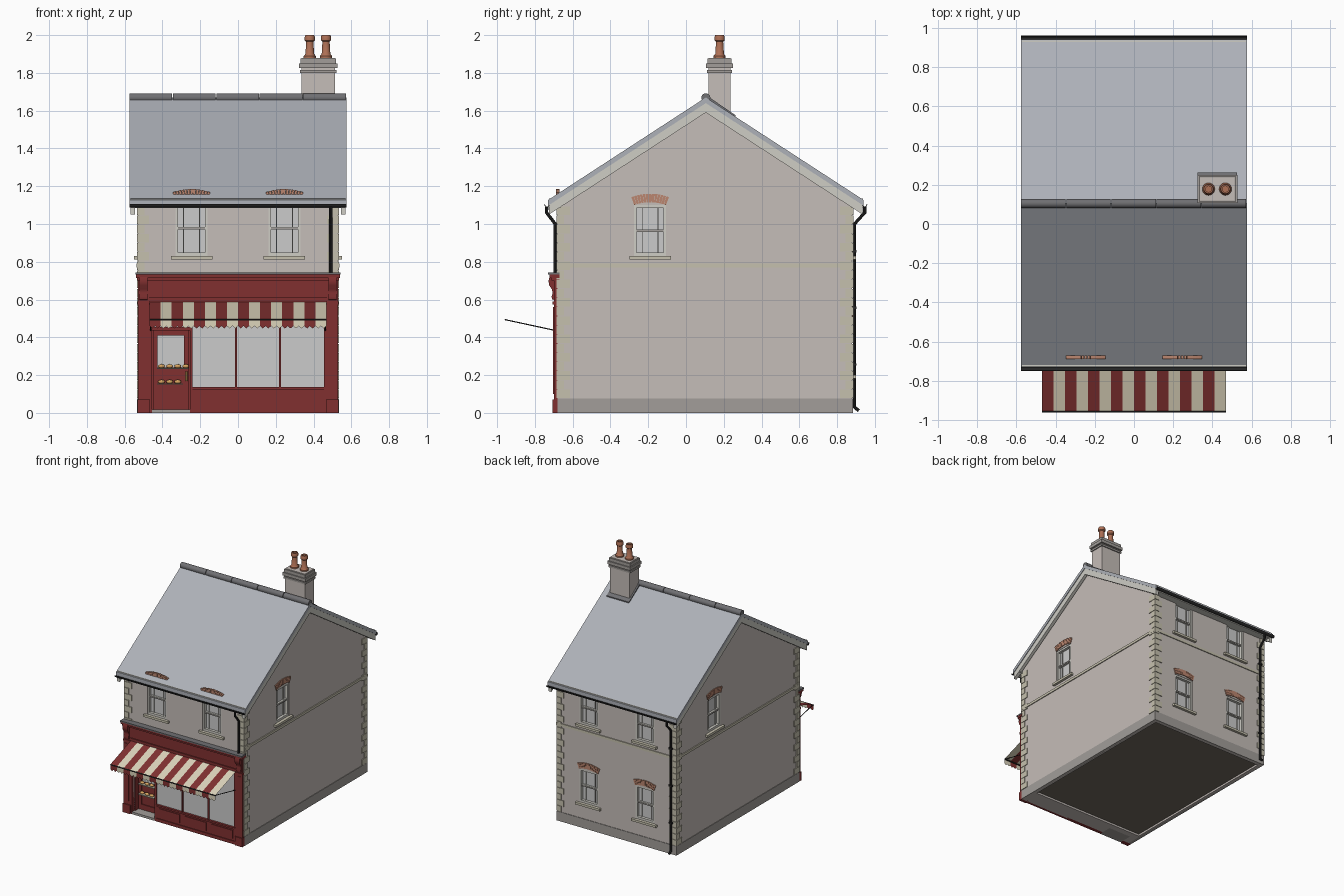
import bpy, bmesh
from math import sin, cos, pi, radians, asin
from mathutils import Matrix, Vector

if "Cube" in bpy.data.objects:
    bpy.data.objects.remove(bpy.data.objects["Cube"])


def material(name, r, g, b):
    m = bpy.data.materials.new(name)
    m.diffuse_color = (r, g, b, 1)
    m.use_nodes = True
    m.node_tree.nodes["Principled BSDF"].inputs["Base Color"].default_value = m.diffuse_color
    return m


WALL = material("render", .56, .51, .48)
STONE = material("quoin_stone", .56, .53, .42)
PLINTH = material("plinth", .36, .34, .32)
SLATE = material("slate", .42, .44, .48)
RIDGE = material("ridge_clay", .16, .16, .17)
TRIM = material("trim", .62, .61, .56)
GLASS = material("glass", .72, .74, .74)
BRICK = material("brick", .50, .24, .16)
MAROON = material("maroon", .22, .03, .03)
CREAM = material("cream", .72, .66, .50)
BLACK = material("iron", .02, .02, .02)
POT = material("terracotta", .42, .16, .09)
GOLD = material("brass", .65, .42, .12)
BREAD = material("bread", .70, .38, .12)
FLOOR = material("floor", .16, .14, .11)
I = Matrix.Identity(4)


def finish(name, bm, mat, M=I):
    bmesh.ops.recalc_face_normals(bm, faces=bm.faces)
    me = bpy.data.meshes.new(name)
    bm.to_mesh(me)
    bm.free()
    ob = bpy.data.objects.new(name, me)
    ob.matrix_world = M
    bpy.context.collection.objects.link(ob)
    if mat:
        me.materials.append(mat)
    return ob


def add_box(bm, x0, x1, y0, y1, z0, z1, M=I):
    T = M @ Matrix.Translation(((x0 + x1) / 2, (y0 + y1) / 2, (z0 + z1) / 2))
    bmesh.ops.create_cube(bm, size=1, matrix=T @ Matrix.Diagonal((x1 - x0, y1 - y0, z1 - z0, 1)))


def boxes(name, mat, *bs, M=I):
    bm = bmesh.new()
    for b in bs:
        add_box(bm, *b)
    return finish(name, bm, mat, M)


def add_prism(bm, pts, x0, x1):
    """Extrude a (y, z) outline along x."""
    f = bm.faces.new([bm.verts.new((x0, y, z)) for y, z in pts])
    r = bmesh.ops.extrude_face_region(bm, geom=[f])
    bmesh.ops.translate(bm, vec=(x1 - x0, 0, 0), verts=[v for v in r["geom"] if isinstance(v, bmesh.types.BMVert)])


def prism(name, mat, pts, *spans):
    bm = bmesh.new()
    for x0, x1 in spans:
        add_prism(bm, pts, x0, x1)
    return finish(name, bm, mat)


def smooth(ob):
    bpy.ops.object.select_all(action='DESELECT')
    ob.select_set(True)
    bpy.context.view_layer.objects.active = ob
    bpy.ops.object.shade_smooth_by_angle(angle=radians(40))


def tube(name, mat, pts, r):
    cu = bpy.data.curves.new(name, 'CURVE')
    cu.dimensions, cu.bevel_depth, cu.bevel_resolution, cu.use_fill_caps = '3D', r, 2, True
    sp = cu.splines.new('POLY')
    sp.points.add(len(pts) - 1)
    for p, c in zip(sp.points, pts):
        p.co = (*c, 1)
    ob = bpy.data.objects.new(name, cu)
    bpy.context.collection.objects.link(ob)
    cu.materials.append(mat)
    bpy.ops.object.select_all(action='DESELECT')
    ob.select_set(True)
    bpy.context.view_layer.objects.active = ob
    bpy.ops.object.convert(target='MESH')
    smooth(bpy.context.object)


YC, SL = .105, .65          # ridge line and roof slope
FRONT, BACK, HX = -.68, .88, .53


def roof_z(y, drop=0):
    return 1.67 - drop - SL * abs(y - YC)


def roof_band(d0, d1, half):
    a, b = YC - half, YC + half
    return [(a, roof_z(a, d0)), (YC, 1.67 - d0), (b, roof_z(b, d0)),
            (b, roof_z(b, d1)), (YC, 1.67 - d1), (a, roof_z(a, d1))]


# Walls, cut for the windows, doorway and underside
walls = prism("walls", WALL, [(FRONT, 0), (BACK, 0), (BACK, roof_z(BACK, .03)), (YC, 1.64),
                              (FRONT, roof_z(FRONT, .03))], (-HX, HX))
cut = bmesh.new()
add_box(cut, -.5, .5, -.54, .85, -.1, .02)
add_box(cut, -.455, -.255, -.9, -.59, .015, .445)


def window(name, M, z0, z1):
    w = .085
    add_box(cut, -w, w, -.05, .035, z0, z1, M)
    zm = (z0 + z1) / 2
    boxes(name + "_glass", GLASS, (-w, w, .026, .034, z0, z1), M=M)
    boxes(name + "_frame", TRIM, (-w, -w + .014, .004, .034, z0, z1), (w - .014, w, .004, .034, z0, z1),
          (-w, w, .004, .034, z1 - .014, z1), (-w, w, .004, .034, z0, z0 + .018),
          (-w, w, .010, .034, zm - .007, zm + .007),
          *[(s * .042 - .002, s * .042 + .002, .018, .03, z0, z1) for s in (-1, 1)], M=M)
    boxes(name + "_meeting_rail", PLINTH, (-w + .014, w - .014, .008, .012, zm - .004, zm + .002), M=M)
    boxes(name + "_sill", STONE, (-.11, .11, -.02, .03, z0 - .018, z0), M=M)
    # Segmental arch of separate bricks
    R, n, bm = .248, 13, bmesh.new()
    A, zc = asin(.085 / R), z1 + .015 - R
    for i in range(n):
        a0 = -A + 2 * A * (i + .06) / n
        a1 = -A + 2 * A * (i + .94) / n
        f = bm.faces.new([bm.verts.new((r * sin(a), -.007, zc + r * cos(a)))
                          for r, a in ((R, a0), (R, a1), (R + .045, a1), (R + .045, a0))])
        g = bmesh.ops.extrude_face_region(bm, geom=[f])["geom"]
        bmesh.ops.translate(bm, vec=(0, .017, 0), verts=[v for v in g if isinstance(v, bmesh.types.BMVert)])
    finish(name + "_arch", bm, BRICK, M)


def place(x, y, deg):
    return Matrix.Translation((x, y, 0)) @ Matrix.Rotation(radians(deg), 4, 'Z')


for s, side in ((-1, "left"), (1, "right")):
    window(f"front_window_{side}", place(s * .246, FRONT, 0), .83, 1.125)
    window(f"back_upper_window_{side}", place(s * .25, BACK, 180), .83, 1.10)
    window(f"back_lower_window_{side}", place(s * .25, BACK, 180), .20, .47)
window("right_side_window", place(HX, -.19, 90), .83, 1.10)
window("left_side_window", place(-HX, .40, -90), .83, 1.10)

cutter = finish("wall_cutter", cut, None)
mod = walls.modifiers.new("openings", 'BOOLEAN')
mod.object, mod.operation, mod.solver = cutter, 'DIFFERENCE', 'EXACT'
bpy.context.view_layer.objects.active = walls
bpy.ops.object.modifier_apply(modifier=mod.name)
bpy.data.objects.remove(cutter)

# Plinth, string course, quoins
e = .004
for nm, mat, z0, z1, o in (("plinth", PLINTH, 0, .075, e), ("string_course", STONE, .77, .79, .007)):
    boxes(nm, mat, (HX - .02, HX + o, FRONT, BACK + o, z0, z1), (-HX - o, -HX + .02, FRONT, BACK + o, z0, z1),
          (-HX, HX, BACK - .02, BACK + o, z0, z1))
boxes("floor", FLOOR, (-.5, .5, -.54, .85, .015, .022))
bm = bmesh.new()
for sx in (-1, 1):
    for yc, sy in ((FRONT, -1), (BACK, 1)):
        for k in range(21):
            lx, ly = ((.035, .065), (.06, .035))[k % 2]
            z = .078 + k * .0485
            xs = sorted((sx * (HX + .006), sx * (HX - lx)))
            ys = sorted((yc + sy * .006, yc - sy * ly))
            add_box(bm, *xs, *ys, z, z + .0455)
finish("quoins", bm, STONE)

# Roof, bargeboards, fascias, soffits, gutters, ridge
prism("roof_slates", SLATE, roof_band(0, .03, .835), (-.575, .575))
prism("bargeboards", TRIM, roof_band(.03, .08, .83), (.545, .57), (-.57, -.545))
prism("verge_trim", TRIM, roof_band(.03, .045, .83), (HX, .545), (-.545, -HX))
for s, nm in ((-1, "front"), (1, "back")):
    ys = sorted((YC + s * .815, YC + s * .831))
    yi = sorted((YC + s * .77, YC + s * .82))
    boxes(nm + "_fascia", TRIM, (-.57, .57, *ys, 1.085, 1.135))
    boxes(nm + "_soffit", TRIM, (-.57, .57, *yi, 1.085, 1.097))
    arc = [pi + pi * i / 8 for i in range(9)]
    c = YC + s * .841
    smooth(prism(nm + "_gutter", BLACK, [(c + .014 * cos(a), 1.105 + .018 * sin(a)) for a in arc] +
                 [(c + .010 * cos(a), 1.105 + .013 * sin(a)) for a in reversed(arc)], (-.575, .575)))
arc = [-.5 + (pi + 1) * i / 12 for i in range(13)]
smooth(prism("ridge_tiles", RIDGE, [(YC + .024 * cos(a), 1.668 + .024 * sin(a)) for a in arc],
             *[(-.575 + .23 * i, -.575 + .23 * i + .226) for i in range(5)]))

# Downpipes
tube("front_downpipe", BLACK, [(.49, -.738, 1.09), (.49, -.738, 1.06), (.49, -.692, 1.0), (.49, -.692, .74)], .009)
tube("back_downpipe", BLACK, [(-.49, .946, 1.09), (-.49, .946, 1.06), (-.49, .892, 1.0), (-.49, .892, .03),
                              (-.49, .915, .012)], .009)
boxes("pipe_brackets", BLACK, *[(-.505, -.475, .88, .903, z, z + .012) for z in (.25, .55, .85)])

# Chimney with stepped cap, flashing and pots
CX, CY = .425, .178


def slab(o, z0, z1):
    return (CX - .088 - o, CX + .088 + o, CY - .058 - o, CY + .058 + o, z0, z1)


boxes("chimney_stack", WALL, slab(0, 1.55, 1.88))
boxes("chimney_cap", PLINTH, slab(.008, 1.80, 1.815), slab(.014, 1.825, 1.85), slab(.006, 1.85, 1.875))
prism("chimney_flashing", RIDGE, [(.11, 1.68), (.262, roof_z(.262, -.008)), (.262, 1.55), (.11, 1.64)],
      (CX - .1, CX + .1))
bm = bmesh.new()
prof = [(0, 1.87), (.032, 1.87), (.032, 1.89), (.023, 1.90), (.019, 1.965), (.027, 1.972), (.027, 1.99),
        (.023, 2.0), (.015, 2.0), (.015, 1.93), (0, 1.93)]
for px in (.38, .466):
    vs = [bm.verts.new((px + r, CY, z)) for r, z in prof]
    es = [bm.edges.new(p) for p in zip(vs, vs[1:])]
    bmesh.ops.spin(bm, geom=vs + es, cent=(px, CY, 0), axis=(0, 0, 1), angle=2 * pi, steps=20)
bmesh.ops.remove_doubles(bm, verts=bm.verts, dist=1e-5)
smooth(finish("chimney_pots", bm, POT))

# Shopfront frame, pilasters, fascia and cornice
P = FRONT + .01
boxes("shop_pilasters", MAROON, *[b for s in (-.5, .5) for b in (
    (s - .03, s + .03, -.700, P, 0, .70), (s - .033, s + .033, -.708, P, 0, .07),
    (s - .018, s + .018, -.704, P, .10, .56), (s - .033, s + .033, -.706, P, .575, .59))])
boxes("shop_frame", MAROON, (-.47, -.455, -.698, P, 0, .6), (-.255, -.24, -.698, P, 0, .6),
      (.455, .47, -.698, P, 0, .6), (-.47, .47, -.698, P, .565, .6), (-.455, -.255, -.698, P, .435, .455),
      *[(x - .006, x + .006, -.698, P, .13, .57) for x in (-.01, .222)])
boxes("stall_riser", MAROON, (-.24, .47, -.694, P, 0, .13), (-.24, .47, -.705, P, .122, .136),
      (-.24, .47, -.7, P, 0, .025), *[(x, x + .19, -.699, P, .04, .108) for x in (-.22, .015, .25)])
boxes("shop_glass", GLASS, (-.24, .455, -.687, P, .13, .57), (-.455, -.255, -.687, P, .455, .565))
boxes("shop_fascia", MAROON, (-.47, .47, -.697, P, .6, .70), (-.47, .47, -.705, P, .6, .612))
boxes("shop_cornice", MAROON, (-.535, .535, -.712, P, .70, .715), (-.54, .54, -.722, P, .715, .732))
boxes("cornice_lead", RIDGE, (-.542, .542, -.73, P, .732, .742))
smooth(prism("corbels", MAROON, [(P, .72), (-.722, .72), (-.728, .70), (-.724, .675), (-.710, .655), (-.706, .635),
                                 (-.712, .615), (-.708, .6), (P, .595)], (-.522, -.478), (.478, .522)))

# Recessed doorway and door
boxes("doorway_lining", MAROON, (-.457, -.448, P, -.585, .015, .445), (-.262, -.253, P, -.585, .015, .445))
boxes("door_step", PLINTH, (-.455, -.255, -.70, -.59, 0, .018))
boxes("door", MAROON, (-.448, -.425, -.625, -.595, .018, .435), (-.285, -.262, -.625, -.595, .018, .435),
      (-.425, -.285, -.625, -.595, .018, .06), (-.425, -.285, -.625, -.595, .41, .435),
      (-.425, -.285, -.618, -.595, .06, .235), (-.425, -.285, -.625, -.595, .215, .24))
boxes("door_glass", GLASS, (-.425, -.285, -.612, -.6, .24, .41))
tube("door_handle", GOLD, [(-.273, -.635, .17), (-.273, -.635, .22)], .005)
boxes("bread_shelves", STONE, (-.43, -.262, -.66, -.62, .232, .238), (-.43, -.29, -.66, -.62, .15, .156))
bm = bmesh.new()
for n, z in ((4, .247), (3, .165)):
    for i in range(n):
        T = Matrix.Translation((-.405 + .043 * i, -.642, z)) @ Matrix.Diagonal((.019, .014, .011, 1))
        bmesh.ops.create_icosphere(bm, subdivisions=2, radius=1, matrix=T)
smooth(finish("bread_loaves", bm, BREAD))

# Striped awning with pointed valance
N, X0, W = 16, -.468, .936 / 16
for k, (nm, mat) in enumerate((("awning_maroon", MAROON), ("awning_cream", CREAM))):
    bm = bmesh.new()
    for i in range(k, N, 2):
        a, b = X0 + i * W, X0 + (i + 1) * W
        tl, tr, br, bl = [bm.verts.new(p) for p in ((a, -.69, .59), (b, -.69, .59), (b, -.958, .495), (a, -.958, .495))]
        bm.faces.new((tl, bl, br, tr))
        teeth = [bm.verts.new((b - W * j / 4, -.958, .447 if j % 2 else .46)) for j in range(5)]
        bm.faces.new([br, bl] + teeth[::-1])
    finish(nm, bm, mat)
tube("awning_front_bar", BLACK, [(-.468, -.955, .493), (.468, -.955, .493)], .005)
for s, nm in ((-1, "left"), (1, "right")):
    tube(nm + "_awning_arm", BLACK, [(s * .462, -.69, .436), (s * .462, -.955, .493)], .003)
